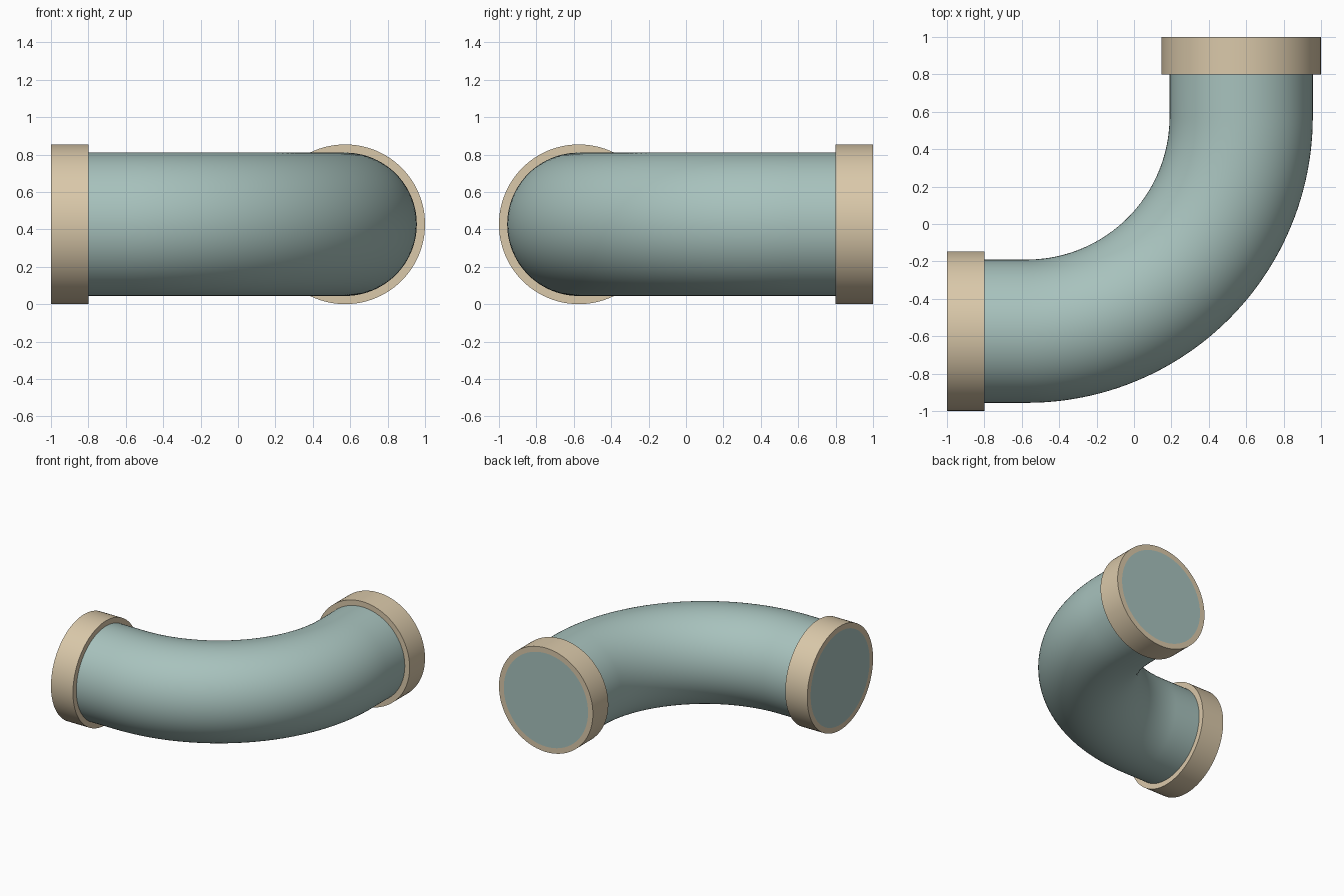
import bpy, bmesh, math
from mathutils import Vector

if "Cube" in bpy.data.objects:
    bpy.data.objects.remove(bpy.data.objects["Cube"])

PIPE_R, COLLAR_R, COLLAR_LEN = 0.383, 0.427, 0.2
OFF = 0.573            # offset of the pipe axis from the centre
BEND_R = 2 * OFF       # bend radius of the axis
SIDES, BEND_STEPS = 96, 48


def material(name, rgb):
    m = bpy.data.materials.new(name)
    m.diffuse_color = (*rgb, 1)
    m.use_nodes = True
    m.node_tree.nodes["Principled BSDF"].inputs["Base Color"].default_value = m.diffuse_color
    return m


def sweep(name, rings, mat, cap):
    """Skin rings given as (centre, outward direction in plan, radius)."""
    bm = bmesh.new()
    loops = []
    for centre, out, r in rings:
        loop = []
        for i in range(SIDES):
            a = 2 * math.pi * i / SIDES
            loop.append(bm.verts.new(centre + r * (math.cos(a) * out + math.sin(a) * Vector((0, 0, 1)))))
        loops.append(loop)
    pairs = list(zip(loops, loops[1:]))
    if cap:
        bm.faces.new(loops[0])
        bm.faces.new(loops[-1])
    else:
        pairs.append((loops[-1], loops[0]))
    for a, b in pairs:
        for i in range(SIDES):
            j = (i + 1) % SIDES
            bm.faces.new((a[i], a[j], b[j], b[i]))
    bmesh.ops.recalc_face_normals(bm, faces=bm.faces)
    me = bpy.data.meshes.new(name)
    bm.to_mesh(me)
    bm.free()
    me.materials.append(mat)
    ob = bpy.data.objects.new(name, me)
    bpy.context.collection.objects.link(ob)
    bpy.ops.object.select_all(action='DESELECT')
    ob.select_set(True)
    bpy.context.view_layer.objects.active = ob
    bpy.ops.object.shade_smooth_by_angle(angle=math.radians(35))


teal = material("pale teal", (0.39, 0.54, 0.51))
tan = material("sand", (0.70, 0.58, 0.40))
Z = COLLAR_R
left_out, back_out = Vector((0, -1, 0)), Vector((1, 0, 0))

# Bent pipe: straight stub, quarter bend, straight stub, closed ends
rings = [(Vector((-1, -OFF, Z)), left_out, PIPE_R)]
for k in range(BEND_STEPS + 1):
    t = math.pi / 2 * k / BEND_STEPS
    out = Vector((math.sin(t), -math.cos(t), 0))
    rings.append((Vector((-OFF, OFF, Z)) + BEND_R * out, out, PIPE_R))
rings.append((Vector((OFF, 1, Z)), back_out, PIPE_R))
sweep("bent_pipe", rings, teal, True)

# Collars: square-section rings around both ends
for name, end, inward, out in (
        ("left_collar", Vector((-1, -OFF, Z)), Vector((1, 0, 0)), left_out),
        ("back_collar", Vector((OFF, 1, Z)), Vector((0, -1, 0)), back_out)):
    inner = end + inward * COLLAR_LEN
    sweep(name, [(end, out, PIPE_R), (end, out, COLLAR_R),
                 (inner, out, COLLAR_R), (inner, out, PIPE_R)], tan, False)
